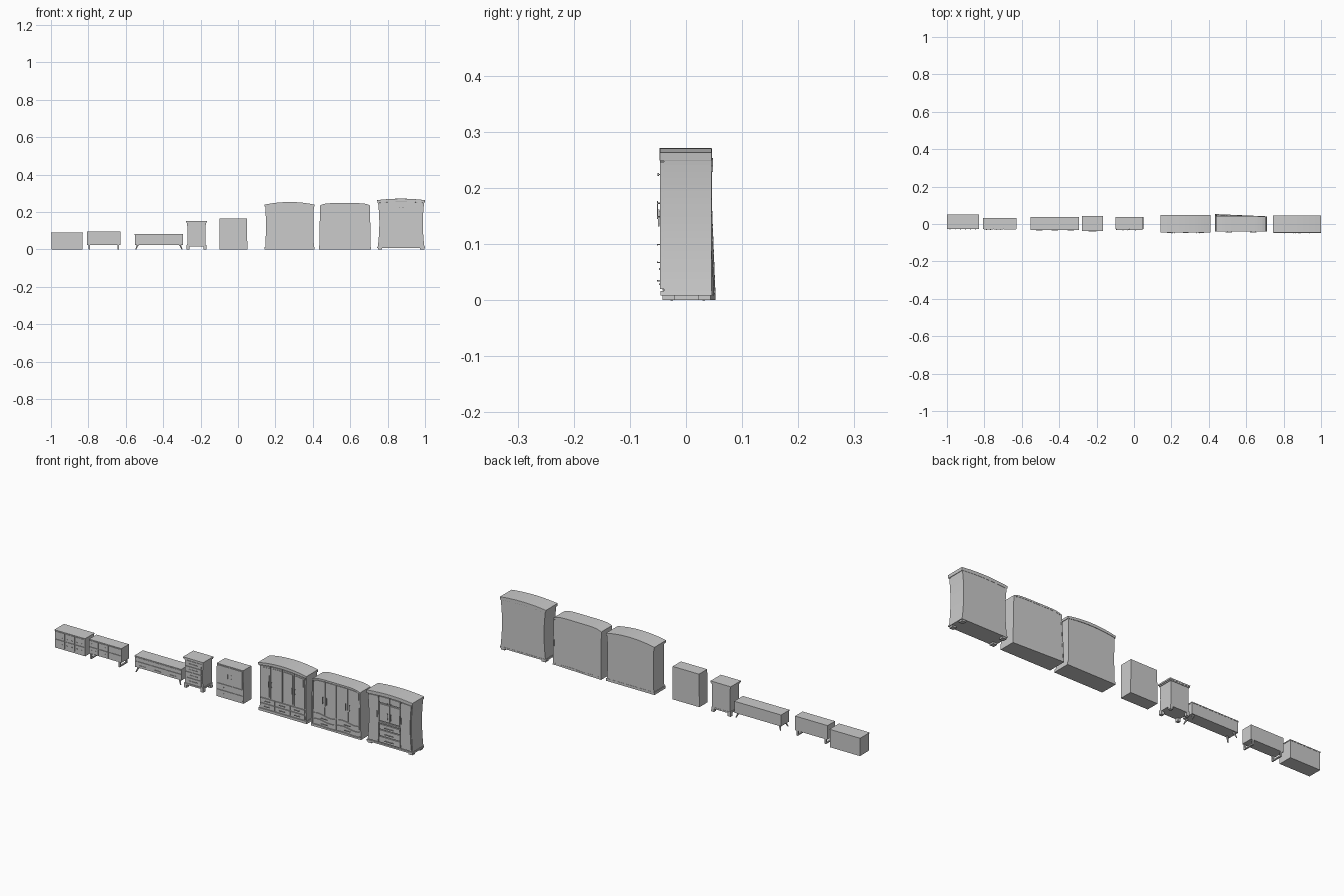
import bpy, bmesh, math
from mathutils import Vector

if "Cube" in bpy.data.objects:
    bpy.data.objects.remove(bpy.data.objects["Cube"])


def finish(name, bm):
    bmesh.ops.recalc_face_normals(bm, faces=bm.faces)
    me = bpy.data.meshes.new(name)
    bm.to_mesh(me)
    bm.free()
    ob = bpy.data.objects.new(name, me)
    bpy.context.collection.objects.link(ob)
    return ob


def make_warp(x0, x1, z0, z1, pinch=0, arch=0, power=2, flare=0, wave=0):
    """Map u, v in 0..1 on a cabinet front to x, z (waisted sides, curved top)."""
    def warp(u, v):
        s = 2 * u - 1
        half = (x1 - x0) / 2 - pinch * 4 * v * (1 - v) - flare * v
        z = z0 + (z1 - z0) * v - arch * v ** 4 * abs(s) ** power
        z += wave * math.sin(4 * math.pi * u) * 9.5 * v * (1 - v) ** 3
        return (x0 + x1) / 2 + s * half, z
    return warp


def add_slab(bm, warp, rect, y0, y1, n=1):
    u0, u1, v0, v1 = rect
    corners = [(u0, v0), (u1, v0), (u1, v1), (u0, v1)]
    loop = []
    for (a, b), (c, d) in zip(corners, corners[1:] + corners[:1]):
        loop += [warp(a + (c - a) * i / n, b + (d - b) * i / n) for i in range(n)]
    front = [bm.verts.new((x, y0, z)) for x, z in loop]
    back = [bm.verts.new((x, y1, z)) for x, z in loop]
    bm.faces.new(front)
    bm.faces.new(back[::-1])
    for i in range(len(loop)):
        j = (i + 1) % len(loop)
        bm.faces.new((front[i], back[i], back[j], front[j]))


def slabs(name, warp, rects, y0, y1, n=1):
    bm = bmesh.new()
    for r in rects:
        add_slab(bm, warp, r, y0, y1, n)
    return finish(name, bm)


def boxes(name, items):
    bm = bmesh.new()
    for x0, x1, y0, y1, z0, z1 in items:
        add_slab(bm, lambda u, v: (u, v), (x0, x1, z0, z1), y0, y1)
    return finish(name, bm)


def rods(name, items, sides=10):
    bm = bmesh.new()
    for p, q, r1, r2 in items:
        p, q = Vector(p), Vector(q)
        m = (q - p).to_track_quat('Z', 'Y').to_matrix().to_4x4()
        m.translation = (p + q) / 2
        bmesh.ops.create_cone(bm, cap_ends=True, segments=sides, radius1=r1,
                              radius2=r2, depth=(q - p).length, matrix=m)
    return finish(name, bm)


def knobs(name, warp, spots, y):
    items = []
    for u, v in spots:
        x, z = warp(u, v)
        items += [((x, y, z), (x, y - .003, z), .0012, .0012),
                  ((x, y - .003, z), (x, y - .006, z), .0022, .003)]
    return rods(name, items)


def bars(name, warp, spots, y, length, upright):
    items = []
    for u, v in spots:
        x, z = warp(u, v)
        h = length / 2
        a, b = (.0015, h) if upright else (h, .0015)
        items.append((x - a, x + a, y - .007, y - .0045, z - b, z + b))
        for s in (-.75, .75):
            px, pz = (x, z + s * h) if upright else (x + s * h, z)
            items.append((px - .001, px + .001, y - .005, y + .001, pz - .001, pz + .001))
    return boxes(name, items)


def grid(us, vs, gap_u=.006, gap_v=.012):
    """Panels between dividing lines, with a gap round each."""
    return [(a + gap_u, b - gap_u, c + gap_v, d - gap_v)
            for a, b in zip(us, us[1:]) for c, d in zip(vs, vs[1:])]


# Low dresser with six drawers
w = make_warp(-1, -.83, 0, .09)
slabs("low_dresser_body", w, [(.01, .99, 0, .95)], -.022, .049)
slabs("low_dresser_top", w, [(0, 1, .95, 1)], -.026, .05)
slabs("low_dresser_drawers", w, grid([.02, .34, .66, .98], [.08, .5, .94]), -.025, -.02)
knobs("low_dresser_knobs", w, [(u, v) for u in (.1, .26, .42, .58, .74, .9) for v in (.3, .66)], -.024)

# Sideboard on sled feet
w = make_warp(-.807, -.627, .024, .095)
slabs("sideboard_body", w, [(0, 1, 0, 1)], -.027, .032)
slabs("sideboard_fronts", w, grid([.02, .3, .6, .98], [.04, .5, .96]), -.03, -.025)
knobs("sideboard_knobs", w, [(u, v) for u in (.1, .22, .39, .51) for v in (.28, .73)], -.027)
boxes("sideboard_feet", [b for x in (-.795, -.639) for b in (
    (x - .004, x + .004, -.029, -.021, 0, .025), (x - .004, x + .004, .024, .032, 0, .025),
    (x - .004, x + .004, -.021, .024, 0, .006))])

# Long media bench on splayed legs
w = make_warp(-.553, -.293, .024, .082)
slabs("bench_body", w, [(.005, .995, 0, .92)], -.026, .036)
slabs("bench_top", w, [(0, 1, .92, 1)], -.031, .037)
slabs("bench_drawers", w, grid([.01, .34, .66, .99], [.02, .55, .9], .005, .02), -.029, -.024)
bars("bench_handles", w, [(u, .25) for u in (.175, .5, .825)], -.027, .035, False)
rods("bench_legs", [((-.423 + s * .112, y, .026), (-.423 + s * .124, y + d, 0), .005, .0025)
                    for s in (-1, 1) for y, d in ((-.018, -.008), (.024, .008))])

# Tall chest of drawers
w = make_warp(-.278, -.166, 0, .152, pinch=.002)
slabs("chest_body", w, [(.05, .95, .12, .93)], -.032, .04, 8)
slabs("chest_top", w, [(0, 1, .955, 1)], -.038, .043)
slabs("chest_top_moulding", w, [(.025, .975, .92, .955)], -.035, .042)
slabs("chest_base", w, [(.02, .98, .1, .15)], -.035, .041)
slabs("chest_feet", w, [(.02, .16, 0, .1), (.84, .98, 0, .1)], -.035, -.018)
slabs("chest_back_feet", w, [(.02, .16, 0, .1), (.84, .98, 0, .1)], .025, .041)
slabs("chest_drawers", w, grid([.1, .9], [.16, .36, .55, .73, .92], .01, .01), -.035, -.03, 4)
bars("chest_handles", w, [(.5, v) for v in (.26, .455, .64, .825)], -.033, .045, False)

# Small cabinet: two doors over drawers
w = make_warp(-.1, .05, 0, .165, flare=.002)
slabs("cabinet_body", w, [(0, 1, 0, 1)], -.028, .037)
slabs("cabinet_doors", w, grid([.02, .5, .98], [.43, .98]), -.031, -.026)
slabs("cabinet_drawers", w, grid([.02, .98], [.04, .24, .43]), -.031, -.026)
bars("cabinet_door_handles", w, [(.44, .7), (.56, .7)], -.029, .022, True)
knobs("cabinet_knobs", w, [(u, v) for u in (.28, .72) for v in (.14, .335)], -.029)

# Arched wardrobe: four doors over two rows of drawers
w = make_warp(.142, .41, 0, .253, pinch=.004, arch=.014)
slabs("arched_wardrobe_body", w, [(.012, .988, .03, .95)], -.037, .046, 16)
slabs("arched_wardrobe_cornice", w, [(0, 1, .945, 1)], -.045, .048, 16)
slabs("arched_wardrobe_plinth", w, [(0, 1, 0, .05)], -.042, .047)
us = [.03, .25, .5, .75, .97]
slabs("arched_wardrobe_doors", w, grid(us, [.27, .94]), -.042, -.036, 8)
slabs("arched_wardrobe_door_panels", w, grid(us, [.29, .92], .03, .02), -.044, -.041, 8)
slabs("arched_wardrobe_drawers", w, grid([.03, .34, .66, .97], [.06, .165, .27], .006, .008), -.042, -.036, 4)
bars("arched_wardrobe_door_handles", w, [(u, .58) for u in (.22, .28, .72, .78)], -.043, .03, True)
bars("arched_wardrobe_drawer_handles", w, [(u, v) for u in (.185, .5, .815) for v in (.112, .218)],
     -.041, .03, False)

# Round-topped wardrobe with wavy drawers; its back kicks out at the lower left
w = make_warp(.434, .71, 0, .247, arch=.012, power=6, flare=.005, wave=.005)
body = slabs("round_wardrobe_body", w, [(.01, .99, .015, .985)], -.035, .04, 20)
shell = slabs("round_wardrobe_shell", w, [(0, .022, 0, 1), (.978, 1, 0, 1), (.022, .978, .965, 1),
                                          (.022, .978, 0, .04)], -.041, .041, 20)
for ob in (body, shell):
    for vert in ob.data.vertices:
        if vert.co.y > 0:
            u, v = (vert.co.x - .434) / .276, vert.co.z / .247
            vert.co.y += .012 * (1 - u) * (1 - .8 * v)
us = [.03, .27, .5, .74, .97]
slabs("round_wardrobe_doors", w, grid(us, [.27, .96], .005, .008), -.039, -.034, 12)
slabs("round_wardrobe_drawers", w, grid([.03, .5, .97], [.045, .155, .27], .005, .008), -.039, -.034, 12)
bars("round_wardrobe_door_handles", w, [(u, .58) for u in (.23, .31, .7, .78)], -.038, .035, True)
bars("round_wardrobe_drawer_handles", w, [(u, v) for u in (.265, .735) for v in (.1, .21)],
     -.038, .035, False)

# Waisted wardrobe: tall side doors, central cupboard, shelf and drawers
w = make_warp(.744, 1, .008, .271, pinch=.009, arch=.008)
slabs("waisted_wardrobe_body", w, [(.01, .99, .02, .95)], -.039, .045, 20)
cornice = slabs("waisted_wardrobe_cornice", w, [(0, 1, .935, 1)], -.047, .046, 16)
m = cornice.modifiers.new("soft_edge", 'BEVEL')
m.width, m.segments, m.limit_method, m.angle_limit = .003, 2, 'ANGLE', math.radians(50)
slabs("waisted_wardrobe_plinth", w, [(0, 1, 0, .03)], -.045, .046)
slabs("waisted_wardrobe_side_doors", w, [(.02, .25, .045, .925), (.75, .98, .045, .925)], -.046, -.038, 16)
slabs("waisted_wardrobe_cupboard_doors", w, grid([.26, .5, .74], [.45, .79], .006, .008), -.045, -.038, 6)
slabs("waisted_wardrobe_top_panels", w, grid([.26, .5, .74], [.8, .93], .006, .008), -.045, -.038, 6)
slabs("waisted_wardrobe_drawers", w, grid([.26, .74], [.04, .165, .29, .4], .006, .008), -.045, -.038, 4)
slabs("waisted_wardrobe_shelf", w, [(.255, .745, .41, .435)], -.046, -.038)
bars("waisted_wardrobe_door_handles", w, [(u, .58) for u in (.22, .46, .54, .78)], -.045, .032, True)
bars("waisted_wardrobe_drawer_handles", w, [(.5, v) for v in (.1, .225, .345)], -.045, .05, False)
knobs("waisted_wardrobe_top_knobs", w, [(.46, .8 + .02), (.54, .8 + .02)], -.045)
boxes("waisted_wardrobe_feet", [(x, x + .022, y, y + .022, 0, .01)
                                for x in (.748, .974) for y in (-.042, .022)])
